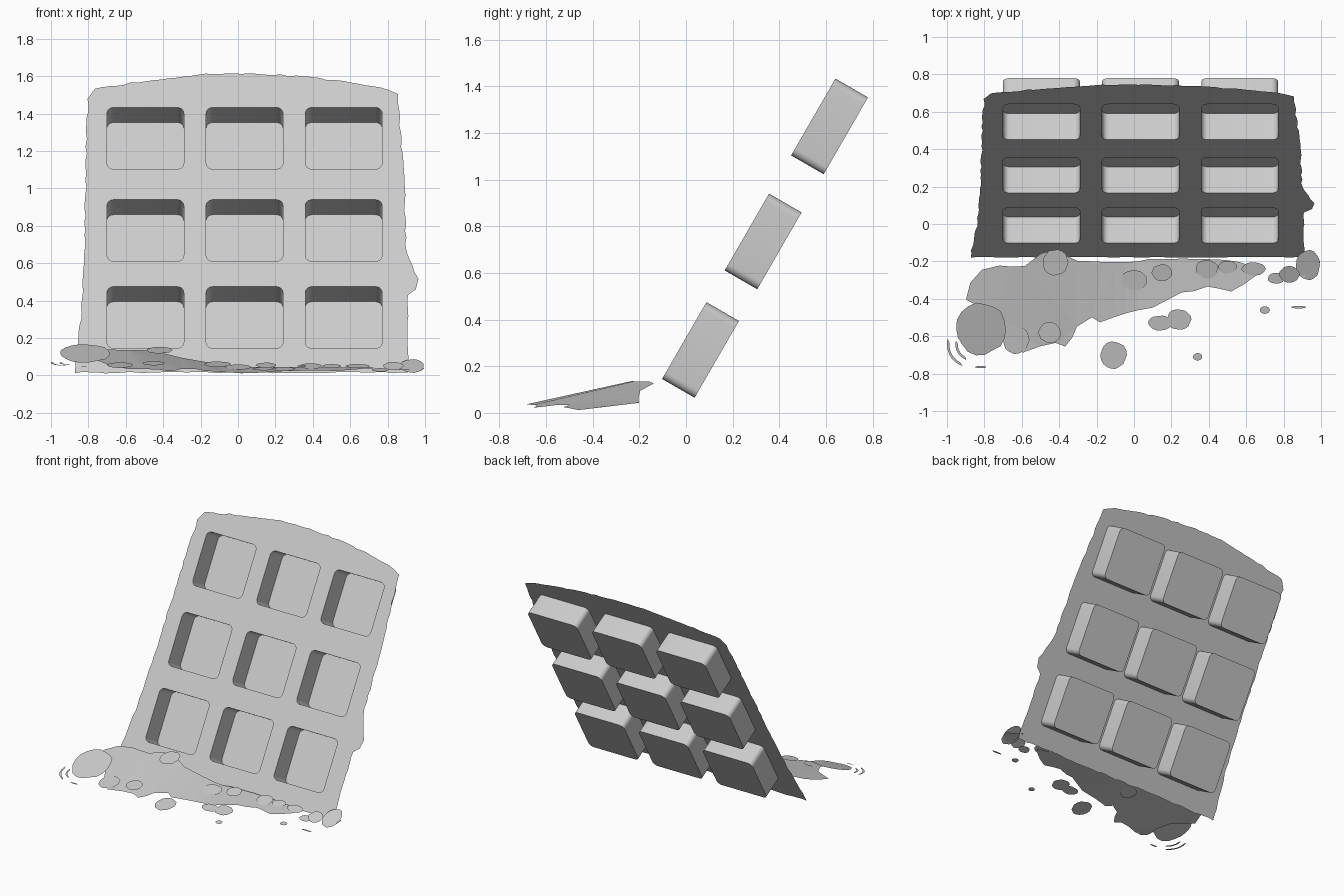
import bpy, bmesh, math, random
from mathutils import Matrix, Vector

if "Cube" in bpy.data.objects:
    bpy.data.objects.remove(bpy.data.objects["Cube"])

random.seed(4)
grey = bpy.data.materials.new("pale grey")
grey.diffuse_color = (0.6, 0.6, 0.6, 1)
grey.use_nodes = True
grey.node_tree.nodes["Principled BSDF"].inputs["Base Color"].default_value = grey.diffuse_color

# Leaning frame: local x = width, local y = up the slope, local z = out of the front
C, S = 0.5, math.sqrt(0.75)
LEAN = Matrix(((1, 0, 0, 0), (0, C, -S, -0.1865), (0, S, C, 0), (0, 0, 0, 1)))


def finish(name, bm, matrix=None):
    mesh = bpy.data.meshes.new(name)
    if matrix:
        bm.transform(matrix)
    bm.to_mesh(mesh)
    bm.free()
    mesh.materials.append(grey)
    obj = bpy.data.objects.new(name, mesh)
    bpy.context.collection.objects.link(obj)
    return obj


def add_loop(bm, points):
    verts = [bm.verts.new(p) for p in points]
    return [bm.edges.new((verts[i - 1], verts[i])) for i in range(len(verts))]


def fill_up(bm, edges):
    bmesh.ops.triangle_fill(bm, edges=edges, use_beauty=True, normal=(0, 0, 1))
    for f in bm.faces:
        f.normal_update()
        if f.normal.z < 0:
            f.normal_flip()


def ragged(points, step, amount):
    """Split a closed outline into short pieces with small random offsets."""
    out = []
    for i, p in enumerate(points):
        a, b = Vector(p), Vector(points[(i + 1) % len(points)])
        n = max(1, int((b - a).length / step))
        for k in range(n):
            q = a.lerp(b, k / n)
            out.append((q.x + random.uniform(-amount, amount),
                        q.y + random.uniform(-amount, amount)))
    return out


def rounded_rect(cx, cy, hw, hh, r, z, n=6):
    pts = []
    for q, (sx, sy) in enumerate(((1, 1), (-1, 1), (-1, -1), (1, -1))):
        for k in range(n + 1):
            a = math.pi / 2 * (q + k / n)
            pts.append((cx + sx * (hw - r) + r * math.cos(a),
                        cy + sy * (hh - r) + r * math.sin(a), z))
    return pts


# Leaning sheet with ragged border and nine holes
outline = [(-.87, .015), (-.865, .12), (-.84, .3), (-.82, .75), (-.81, 1.3),
           (-.80, 1.48), (-.77, 1.53), (-.53, 1.57), (-.25, 1.605), (-.05, 1.615),
           (.15, 1.61), (.35, 1.60), (.6, 1.565), (.8, 1.53), (.85, 1.50),
           (.87, 1.3), (.89, 1.0), (.90, .66), (.96, .52), (.955, .46),
           (.905, .43), (.91, .1), (.91, .015)]
outline = [(x, z / S) for x, z in outline]
cells = [(x, z / S) for z in (.31, .775, 1.268) for x in (-.495, .035, .565)]
HW, HH, R, DEPTH = .205, .19, .035, .161

bm = bmesh.new()
edges = add_loop(bm, [(x, y, 0) for x, y in ragged(outline, .04, .005)])
for cx, cy in cells:
    edges += add_loop(bm, rounded_rect(cx, cy, HW, HH, R, 0))
fill_up(bm, edges)
finish("leaning_sheet", bm, LEAN)

# Open pockets behind each hole
for i, (cx, cy) in enumerate(cells):
    bm = bmesh.new()
    rim = [bm.verts.new(p) for p in rounded_rect(cx, cy, HW, HH, R, 0)]
    back = [bm.verts.new(p) for p in rounded_rect(cx, cy, HW, HH, R, -DEPTH)]
    for k in range(len(rim)):
        bm.faces.new((rim[k - 1], back[k - 1], back[k], rim[k]))
    bm.faces.new(list(reversed(back)))
    pocket = finish(f"pocket_{i + 1}", bm, LEAN)
    bpy.ops.object.select_all(action='DESELECT')
    pocket.select_set(True)
    bpy.context.view_layer.objects.active = pocket
    bpy.ops.object.shade_smooth_by_angle()


# Thin mound spread along the foot of the sheet
def mound_height(x, y):
    t = min(1, max(0, (x + .6) / .6))
    return .04 - .053 * t + (.22 - .1 * t) * (y + .67)


def patch(name, points, height):
    bm = bmesh.new()
    fill_up(bm, add_loop(bm, [(x, y, 0) for x, y in points]))
    for v in bm.verts:
        v.co.z = max(.004, height(v.co.x, v.co.y))
    return finish(name, bm)


mound = [(-.9, -.40), (-.87, -.32), (-.82, -.25), (-.72, -.22), (-.58, -.23),
         (-.5, -.16), (-.42, -.135), (-.35, -.18), (-.3, -.2), (-.1, -.2),
         (.2, -.19), (.5, -.19), (.68, -.23), (.65, -.28), (.52, -.36),
         (.4, -.34), (.25, -.37), (.1, -.45), (-.05, -.48), (-.18, -.53),
         (-.23, -.5), (-.3, -.55), (-.37, -.66), (-.42, -.63), (-.5, -.65),
         (-.6, -.69), (-.69, -.6), (-.75, -.5)]
patch("mound", ragged(mound, .06, .006), mound_height)

# Loose flat lumps: x, y, radius x, radius y, height, slope
lumps = [(-.82, -.56, .135, .14, .118, .35), (-.42, -.205, .07, .07, .135, .25),
         (-.21, -.31, .06, .055, .05, .25), (0, -.30, .07, .055, .045, .25),
         (.15, -.26, .055, .045, .055, .3), (.39, -.24, .06, .05, .05, .3),
         (.50, -.23, .05, .035, .05, .3), (.64, -.24, .065, .035, .05, .3),
         (.76, -.29, .045, .03, .03, .3), (.83, -.27, .055, .045, .05, .5),
         (.93, -.22, .065, .08, .05, .45), (.14, -.53, .065, .04, .035, .2),
         (.24, -.51, .065, .055, .035, .2), (-.11, -.70, .07, .075, .06, .2),
         (.34, -.71, .025, .02, .05, .2), (.70, -.46, .027, .02, .04, .2),
         (.88, -.445, .04, .007, .03, .2), (-.82, -.765, .03, .006, .05, .2),
         (-.63, -.62, .07, .075, .055, .2), (-.45, -.58, .06, .055, .065, .2)]
for i, (cx, cy, rx, ry, z, slope) in enumerate(lumps):
    ring = []
    for k in range(18):
        a = math.tau * k / 18
        j = random.uniform(.94, 1.04)
        ring.append((cx + rx * j * math.cos(a), cy + ry * j * math.sin(a)))
    patch(f"lump_{i + 1}", ring, lambda x, y: z + slope * (y - cy))

# Thin curved flecks at the far left
for i, (r, x0) in enumerate(((.12, -.88), (.085, -.87))):
    arc = [math.radians(165 + 11 * k) for k in range(9)]
    outer = [(x0 + r * math.cos(a), -.645 + r * math.sin(a)) for a in arc]
    inner = [(x0 + (r - .013) * math.cos(a), -.645 + (r - .013) * math.sin(a))
             for a in reversed(arc[1:-1])]
    patch(f"fleck_{i + 1}", outer + inner, lambda x, y: .05 + .15 * (y + .76))

# Sharp spur at the right foot
patch("spur", [(.88, -.15), (.995, -.2), (.985, -.25), (.9, -.29)],
      lambda x, y: .03 + .2 * (y + .25))
